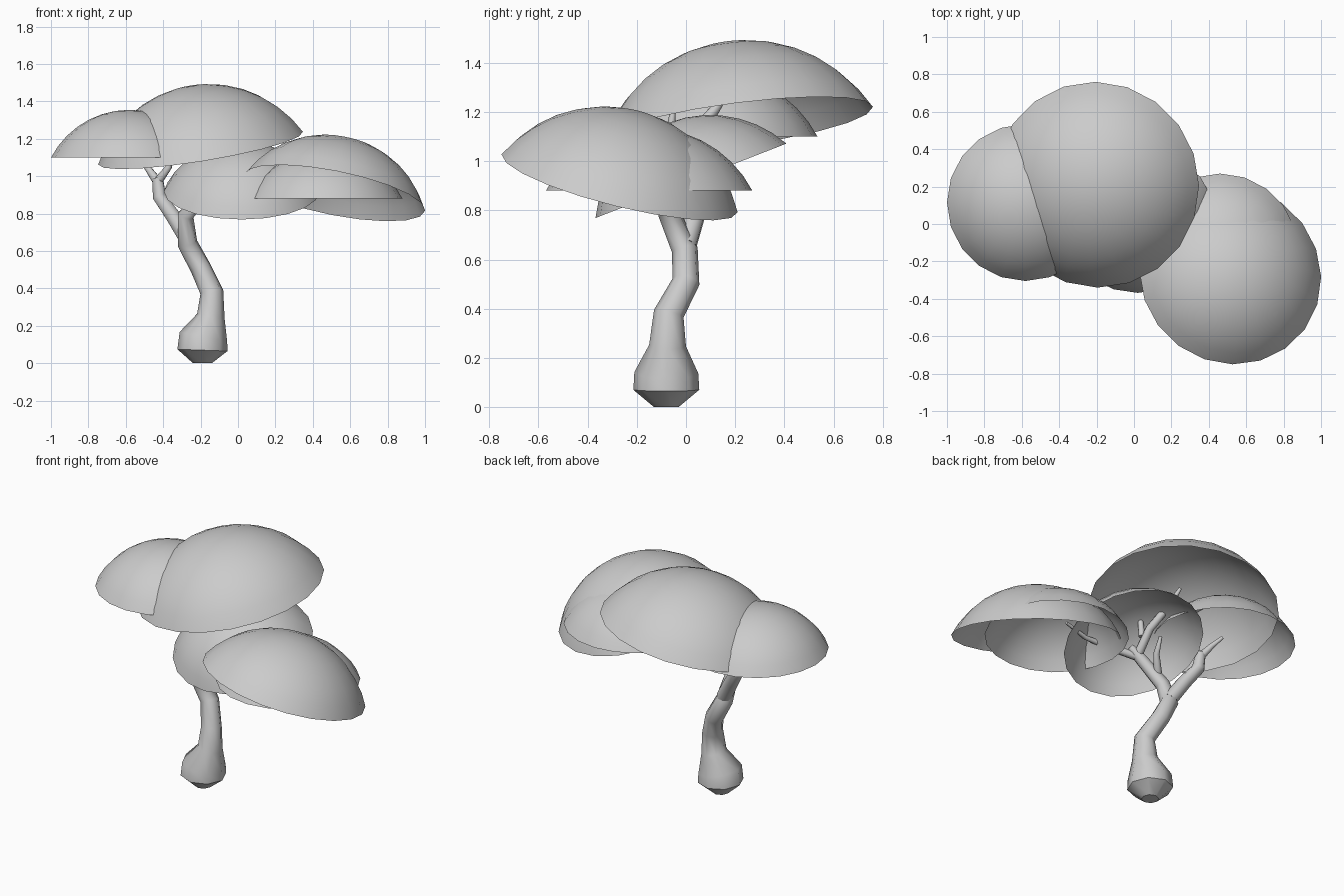
import bpy, bmesh
from math import radians
from mathutils import Vector, Matrix

if "Cube" in bpy.data.objects:
    bpy.data.objects.remove(bpy.data.objects["Cube"])


def dome(name, center, r, slope_x=0.0, slope_y=0.0):
    """Open spherical cap; center is the rim centre, slopes tilt the rim plane."""
    h = 0.607 * r
    R = (r * r + h * h) / (2 * h)
    bm = bmesh.new()
    bmesh.ops.create_uvsphere(bm, u_segments=20, v_segments=20, radius=R)
    geom = bm.verts[:] + bm.edges[:] + bm.faces[:]
    bmesh.ops.bisect_plane(bm, geom=geom, plane_co=(0, 0, R - h),
                           plane_no=(0, 0, 1), clear_inner=True)
    bmesh.ops.translate(bm, verts=bm.verts, vec=(0, 0, h - R))
    n = Vector((-slope_x, -slope_y, 1)).normalized()
    rot = Vector((0, 0, 1)).rotation_difference(n).to_matrix().to_4x4()
    bmesh.ops.transform(bm, verts=bm.verts, matrix=Matrix.Translation(center) @ rot)
    for f in bm.faces:
        f.smooth = True
    me = bpy.data.meshes.new(name)
    bm.to_mesh(me)
    bm.free()
    bpy.context.collection.objects.link(bpy.data.objects.new(name, me))


def limb(name, pts):
    """Eight-sided tapering tube through (x, y, z, radius) points."""
    cu = bpy.data.curves.new(name, 'CURVE')
    cu.dimensions = '3D'
    cu.bevel_depth = 1.0
    cu.bevel_resolution = 2
    cu.use_fill_caps = True
    sp = cu.splines.new('POLY')
    sp.points.add(len(pts) - 1)
    for p, (x, y, z, r) in zip(sp.points, pts):
        p.co = (x, y, z, 1)
        p.radius = r
    ob = bpy.data.objects.new(name, cu)
    bpy.context.collection.objects.link(ob)
    bpy.ops.object.select_all(action='DESELECT')
    ob.select_set(True)
    bpy.context.view_layer.objects.active = ob
    bpy.ops.object.convert(target='MESH')
    bpy.ops.object.shade_smooth_by_angle(angle=radians(50))


# Canopy pads
dome("canopy_top", (-0.20, 0.21, 1.15), 0.555, 0.16, 0.13)
dome("canopy_left", (-0.58, 0.115, 1.10), 0.42)
dome("canopy_right_upper", (0.515, -0.27, 0.91), 0.495, -0.20, -0.25)
dome("canopy_right_lower", (0.46, -0.15, 0.88), 0.42)
dome("canopy_middle", (0.02, 0.02, 0.92), 0.417, 0.0, 0.39)

# Trunk with bulbous foot
limb("trunk", [(-0.19, -0.08, 0.0, 0.05), (-0.19, -0.08, 0.07, 0.134),
               (-0.185, -0.08, 0.14, 0.13), (-0.145, -0.075, 0.25, 0.075),
               (-0.14, -0.07, 0.38, 0.062), (-0.20, 0.0, 0.51, 0.056),
               (-0.27, -0.005, 0.64, 0.054), (-0.28, -0.07, 0.79, 0.045),
               (-0.14, -0.12, 0.95, 0.036), (-0.08, -0.13, 1.0, 0.022)])

# Left branch and twigs
limb("left_branch", [(-0.27, 0.0, 0.66, 0.045), (-0.35, 0.04, 0.79, 0.042),
                     (-0.42, 0.08, 0.89, 0.038), (-0.43, 0.09, 0.99, 0.03)])
limb("left_twig_outer", [(-0.43, 0.09, 0.97, 0.026), (-0.48, 0.13, 1.04, 0.018),
                         (-0.52, 0.18, 1.09, 0.01)])
limb("left_twig_inner", [(-0.43, 0.09, 0.97, 0.026), (-0.37, 0.05, 1.05, 0.018),
                         (-0.36, 0.06, 1.13, 0.01)])

# Right branch and crown twigs
limb("right_branch", [(-0.14, -0.12, 0.95, 0.028), (0.02, -0.20, 0.99, 0.02),
                      (0.2, -0.2, 0.99, 0.014), (0.36, -0.18, 1.02, 0.009)])
limb("front_twig", [(0.0, -0.19, 0.985, 0.014), (0.02, -0.27, 1.0, 0.006)])
limb("middle_twig", [(-0.25, -0.08, 0.84, 0.026), (-0.17, 0.0, 0.93, 0.018),
                     (-0.16, 0.05, 1.02, 0.01)])
limb("top_branch", [(-0.13, -0.12, 0.96, 0.028), (-0.12, 0.0, 1.08, 0.025),
                    (-0.17, 0.11, 1.2, 0.022), (-0.20, 0.18, 1.3, 0.01)])
limb("top_twig", [(-0.11, -0.06, 1.05, 0.02), (-0.10, -0.06, 1.15, 0.016),
                  (-0.12, -0.05, 1.24, 0.008)])
